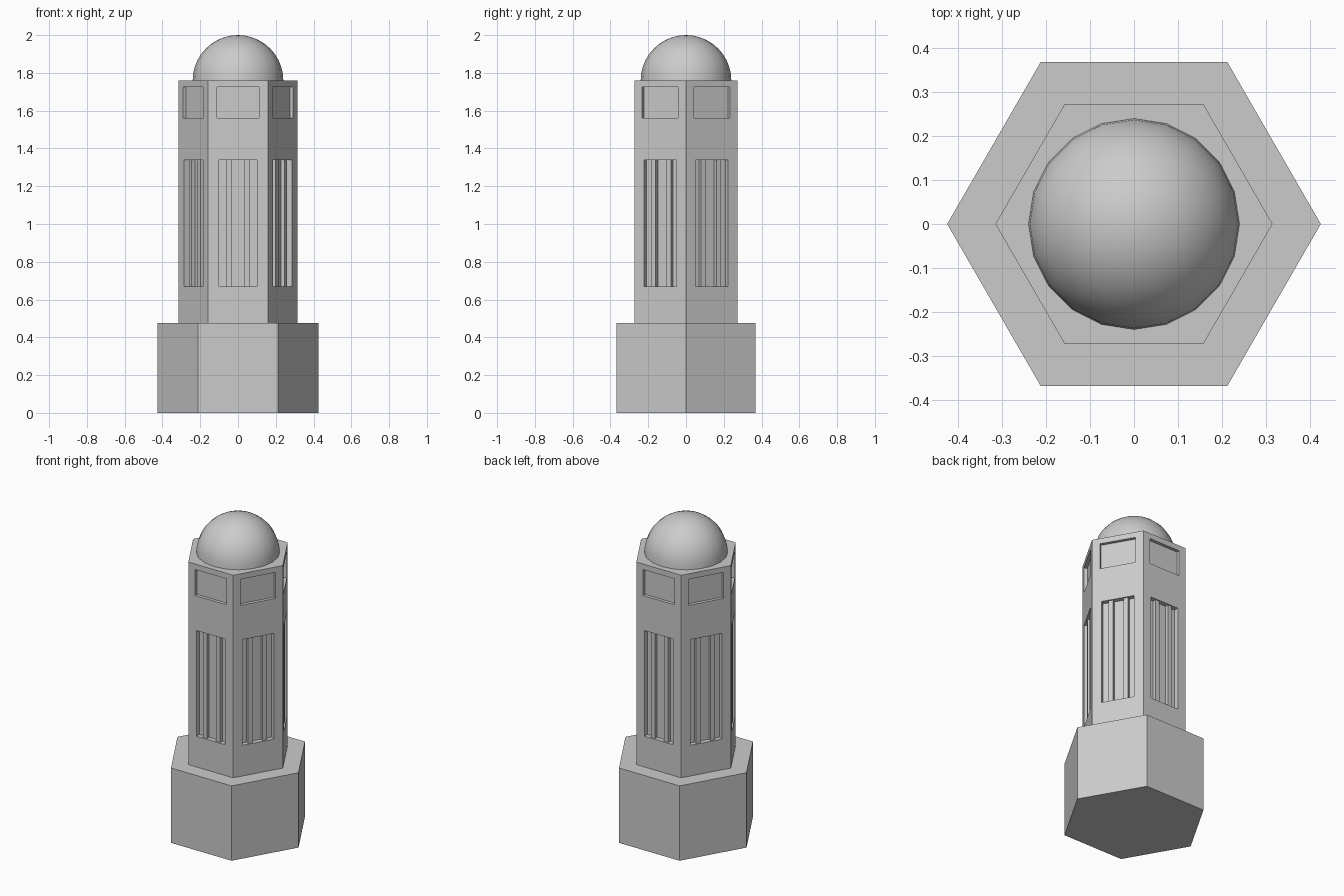
import bpy, bmesh, math
from mathutils import Matrix, Vector

if "Cube" in bpy.data.objects:
    bpy.data.objects.remove(bpy.data.objects["Cube"])

APOTHEM = 0.273          # shaft centre to flat side
SIDES = [math.radians(60 * i) for i in range(6)]


def finish(name, bm):
    bmesh.ops.recalc_face_normals(bm, faces=bm.faces)
    mesh = bpy.data.meshes.new(name)
    bm.to_mesh(mesh)
    bm.free()
    ob = bpy.data.objects.new(name, mesh)
    bpy.context.collection.objects.link(ob)
    return ob


def hex_prism(name, radius, z0, z1):
    bm = bmesh.new()
    ring = [bm.verts.new((radius * math.cos(a), radius * math.sin(a), z0)) for a in SIDES]
    base = bm.faces.new(ring)
    top = bmesh.ops.extrude_face_region(bm, geom=[base])["geom"]
    verts = [g for g in top if isinstance(g, bmesh.types.BMVert)]
    bmesh.ops.translate(bm, verts=verts, vec=(0, 0, z1 - z0))
    if len(bm.faces) < 8:
        bm.faces.new(ring)
    return finish(name, bm)


def side_boxes(name, boxes):
    """Boxes (x0, x1, depth_in, depth_out, z0, z1) on the front, repeated on all six sides."""
    bm = bmesh.new()
    for a in SIDES:
        for x0, x1, d_in, d_out, z0, z1 in boxes:
            y0, y1 = -APOTHEM - d_out, -APOTHEM + d_in
            mid = Vector(((x0 + x1) / 2, (y0 + y1) / 2, (z0 + z1) / 2))
            m = (Matrix.Rotation(a, 4, 'Z') @ Matrix.Translation(mid)
                 @ Matrix.Diagonal((x1 - x0, y1 - y0, z1 - z0, 1)))
            bmesh.ops.create_cube(bm, size=1, matrix=m)
    return finish(name, bm)


# Hexagonal plinth and shaft
hex_prism("plinth", 0.425, 0, 0.475)
shaft = hex_prism("shaft", APOTHEM / math.cos(math.pi / 6), 0.475, 1.76)

# Recessed windows and upper panels
cutter = side_boxes("recess_cutter", [
    (-0.10, 0.10, 0.03, 0.05, 0.67, 1.34),
    (-0.11, 0.11, 0.02, 0.05, 1.56, 1.725),
])
cutter.hide_render = True
cutter.display_type = 'WIRE'
mod = shaft.modifiers.new("recesses", 'BOOLEAN')
mod.operation = 'DIFFERENCE'
mod.solver = 'EXACT'
mod.object = cutter
bpy.context.view_layer.objects.active = shaft
bpy.ops.object.modifier_apply(modifier=mod.name)
bpy.data.objects.remove(cutter)

# Two upright bars in every window
side_boxes("window_bars", [(s * 0.046 - 0.014, s * 0.046 + 0.014, 0.032, -0.008, 0.67, 1.34)
                           for s in (-1, 1)])

# Hemispherical dome
bm = bmesh.new()
bmesh.ops.create_uvsphere(bm, u_segments=20, v_segments=20, radius=0.24)
bmesh.ops.bisect_plane(bm, geom=bm.verts[:] + bm.edges[:] + bm.faces[:],
                       plane_co=(0, 0, 0), plane_no=(0, 0, 1), clear_inner=True)
bmesh.ops.holes_fill(bm, edges=[e for e in bm.edges if e.is_boundary], sides=0)
dome = finish("dome", bm)
dome.location.z = 1.76
bpy.ops.object.select_all(action='DESELECT')
dome.select_set(True)
bpy.context.view_layer.objects.active = dome
bpy.ops.object.shade_smooth_by_angle(angle=math.radians(40))
